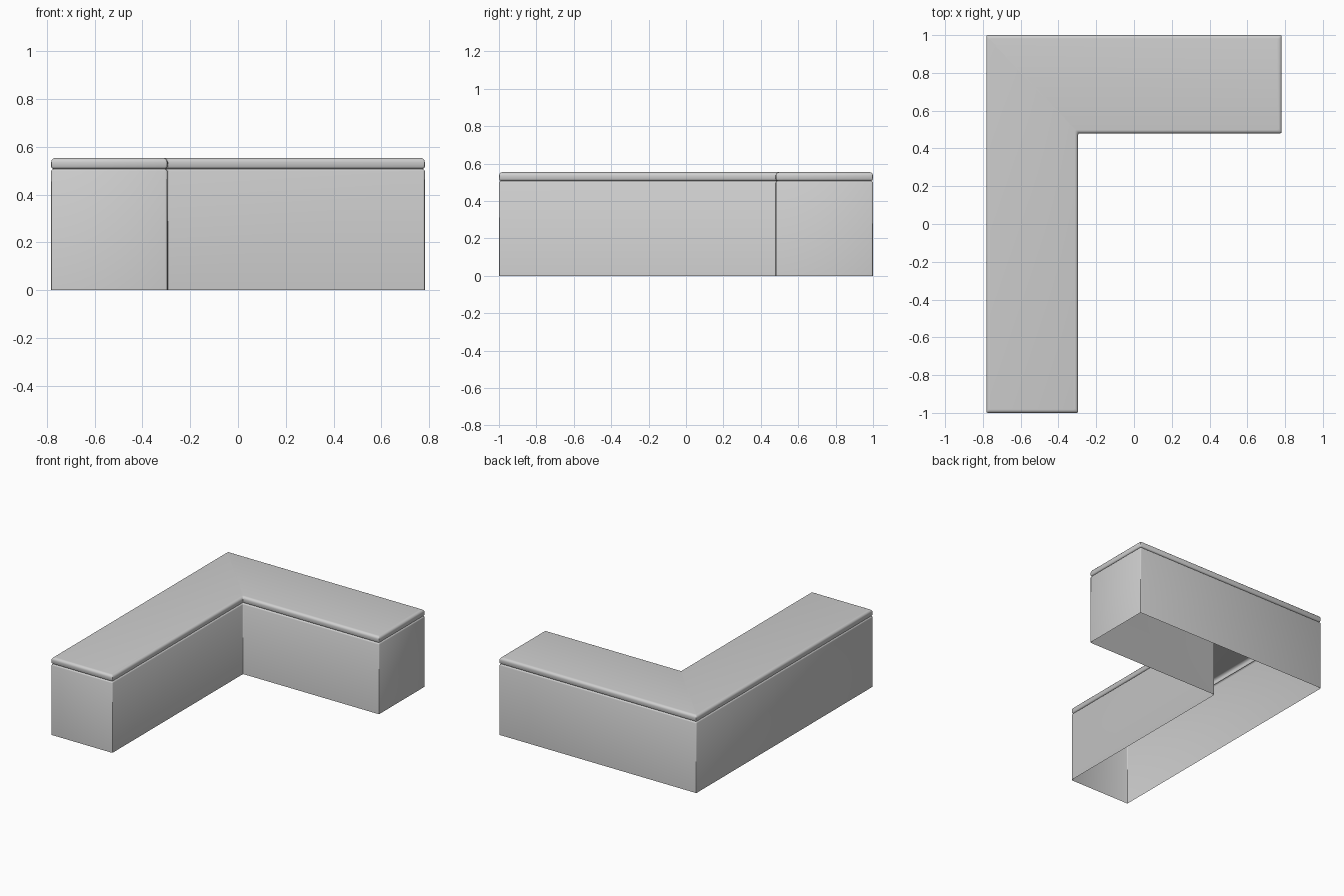
import bpy, bmesh, math
from mathutils import Vector

if "Cube" in bpy.data.objects:
    bpy.data.objects.remove(bpy.data.objects["Cube"])

mat = bpy.data.materials.new("light grey")
mat.diffuse_color = (0.62, 0.62, 0.62, 1)
mat.use_nodes = True
mat.node_tree.nodes["Principled BSDF"].inputs["Base Color"].default_value = mat.diffuse_color

X, XI, YI = 0.782, -0.296, 0.48
# L outline: corner and the direction an inset moves it
CORNERS = [((-X, -1), (1, 1)), ((XI, -1), (-1, 1)), ((XI, YI), (-1, 1)),
           ((X, YI), (-1, 1)), ((X, 1), (-1, -1)), ((-X, 1), (1, -1))]


def outline(inset, r=0.008):
    """L outline moved inwards, three points around every corner."""
    pts = [Vector(p) + Vector(d) * inset for p, d in CORNERS]
    out = []
    for i, p in enumerate(pts):
        a = p + (pts[i - 1] - p).normalized() * r
        b = p + (pts[(i + 1) % 6] - p).normalized() * r
        out += [a, (a + b) / 4 + p / 2, b]
    return out


def shell(name, profile, cap=False):
    """Skin the L outline through (inset, height) steps."""
    bm = bmesh.new()
    rings = [[bm.verts.new((p.x, p.y, z)) for p in outline(d)] for d, z in profile]
    n = len(rings[0])
    for lo, hi in zip(rings, rings[1:]):
        for i in range(n):
            j = (i + 1) % n
            bm.faces.new((lo[i], lo[j], hi[j], hi[i]))
    if cap:  # top split along the mitre, inner corner to outer corner
        t = rings[-1]
        bm.faces.new(t[7:17])
        bm.faces.new(t[16:] + t[:8])
    for f in bm.faces:
        f.smooth = True
    me = bpy.data.meshes.new(name)
    bm.to_mesh(me)
    bm.free()
    me.set_sharp_from_angle(angle=math.radians(50))
    me.materials.append(mat)
    ob = bpy.data.objects.new(name, me)
    bpy.context.collection.objects.link(ob)
    return ob


# Hollow base, open underneath, with a softened top rim
shell("bench_base", [(0, 0), (0, 0.498), (0.002, 0.503), (0.009, 0.508)])

# Cushion with a tucked seam and a rounded upper edge
R = 0.018
roll = [(R - R * math.cos(a), 0.554 - R + R * math.sin(a))
        for a in (math.radians(k * 18) for k in range(6))]
shell("seat_cushion", [(0.009, 0.508), (0.003, 0.511), (0, 0.517)] + roll, cap=True)
